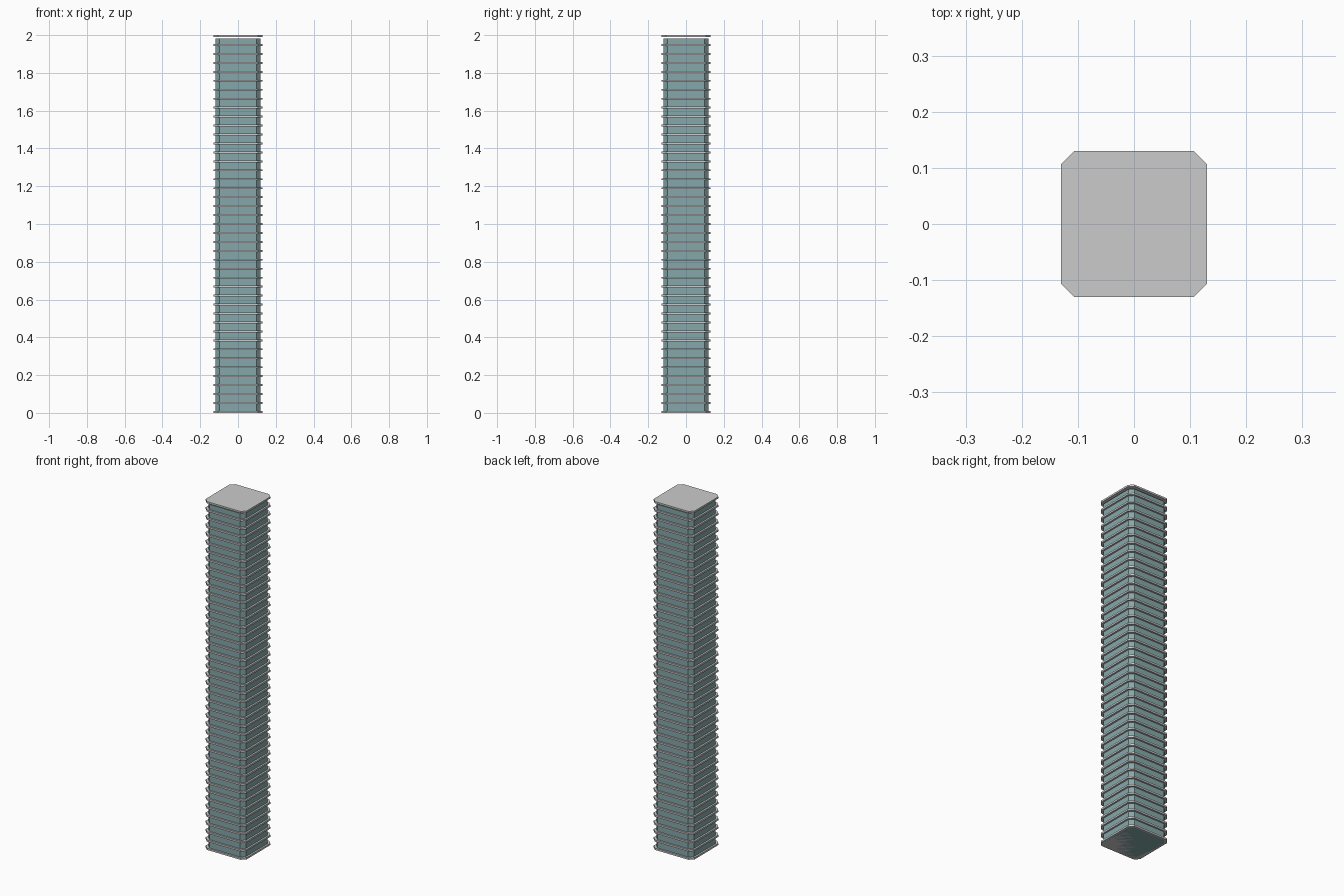
import bpy, bmesh

if "Cube" in bpy.data.objects:
    bpy.data.objects.remove(bpy.data.objects["Cube"])

def material(name, color):
    m = bpy.data.materials.new(name)
    m.diffuse_color = color
    m.use_nodes = True
    m.node_tree.nodes["Principled BSDF"].inputs["Base Color"].default_value = m.diffuse_color
    return m

def chamfered_prism(name, half, cut, z0, z1, mat=None):
    """Square prism with clipped corners, from z0 to z1."""
    k = half - cut
    outline = [(k, -half), (half, -k), (half, k), (k, half),
               (-k, half), (-half, k), (-half, -k), (-k, -half)]
    bm = bmesh.new()
    face = bm.faces.new([bm.verts.new((x, y, z0)) for x, y in outline])
    top = bmesh.ops.extrude_face_region(bm, geom=[face])
    verts = [v for v in top["geom"] if isinstance(v, bmesh.types.BMVert)]
    bmesh.ops.translate(bm, verts=verts, vec=(0, 0, z1 - z0))
    bmesh.ops.recalc_face_normals(bm, faces=bm.faces)
    mesh = bpy.data.meshes.new(name)
    bm.to_mesh(mesh)
    bm.free()
    ob = bpy.data.objects.new(name, mesh)
    bpy.context.collection.objects.link(ob)
    if mat:
        mesh.materials.append(mat)
    return ob

FLOORS = 43
SLAB = 0.010
PITCH = (2.0 - SLAB) / (FLOORS - 1)

# glass body, stopping just short of the roof slab
glass = material("teal_glass", (0.24, 0.39, 0.40, 1))
chamfered_prism("glass_core", 0.12, 0.022, 0.0, 1.982, glass)

# stacked floor slabs, the last one forming the roof
slabs = chamfered_prism("floor_slabs", 0.13, 0.023, 0.0, SLAB)
stack = slabs.modifiers.new("storeys", "ARRAY")
stack.count = FLOORS
stack.use_relative_offset = False
stack.use_constant_offset = True
stack.constant_offset_displace = (0, 0, PITCH)
